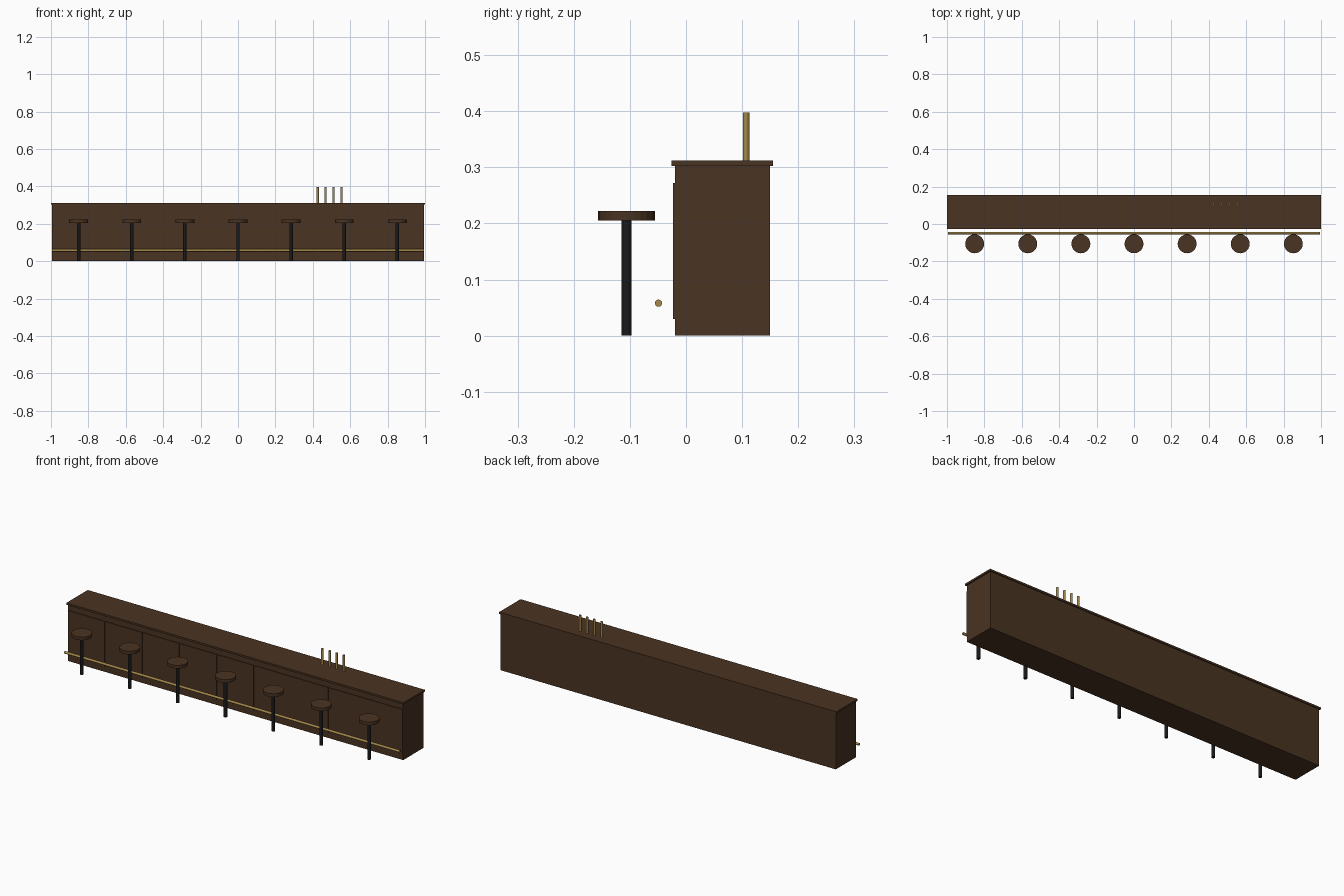
import bpy
import bmesh
import math
from mathutils import Matrix

if "Cube" in bpy.data.objects:
    bpy.data.objects.remove(bpy.data.objects["Cube"])


def material(name, colour):
    mat = bpy.data.materials.new(name)
    mat.use_nodes = True
    mat.diffuse_color = (*colour, 1)
    mat.node_tree.nodes["Principled BSDF"].inputs["Base Color"].default_value = (*colour, 1)
    return mat


wood = material("dark_wood", (0.068, 0.033, 0.016))
brass = material("brass", (0.38, 0.25, 0.07))
black = material("black_metal", (0.010, 0.010, 0.011))


def finish(name, bm, mat):
    mesh = bpy.data.meshes.new(name)
    bm.to_mesh(mesh)
    bm.free()
    mesh.materials.append(mat)
    obj = bpy.data.objects.new(name, mesh)
    bpy.context.collection.objects.link(obj)
    return obj


def box(name, low, high, mat):
    bm = bmesh.new()
    size = [b - a for a, b in zip(low, high)]
    centre = [(a + b) / 2 for a, b in zip(low, high)]
    bmesh.ops.create_cube(bm, size=1, matrix=Matrix.Translation(centre) @ Matrix.Diagonal((*size, 1)))
    return finish(name, bm, mat)


def cylinder(name, centre, radius, length, sides, mat, axis="Z"):
    bm = bmesh.new()
    turn = Matrix.Rotation(math.pi / 2, 4, "Y") if axis == "X" else Matrix.Identity(4)
    bmesh.ops.create_cone(bm, cap_ends=True, segments=sides, radius1=radius, radius2=radius,
                          depth=length, matrix=Matrix.Translation(centre) @ turn)
    return finish(name, bm, mat)


# Counter body and overhanging top
HALF = 0.994
box("counter_body", (-HALF, -0.02, 0), (HALF, 0.15, 0.302), wood)
box("counter_top", (-1, -0.026, 0.302), (1, 0.155, 0.312), wood)

# Front panels with narrow seams
PANELS = 9
pitch = 2 * HALF / PANELS
for i in range(PANELS):
    left = -HALF + i * pitch
    box(f"front_panel_{i + 1}", (left + 0.001, -0.0235, 0.03),
        (left + pitch - 0.001, -0.019, 0.272), wood)

# Foot rail
cylinder("foot_rail", (0, -0.049, 0.058), 0.0065, 2 * HALF, 12, brass, "X")

# Row of stools
for i in range(7):
    x = (i - 3) * 0.284
    cylinder(f"stool_post_{i + 1}", (x, -0.106, 0.103), 0.0088, 0.206, 12, black)
    cylinder(f"stool_seat_{i + 1}", (x, -0.106, 0.2135), 0.0505, 0.017, 24, wood)

# Beer taps
for i in range(4):
    cylinder(f"tap_{i + 1}", (0.426 + i * 0.0425, 0.107, 0.355), 0.0058, 0.086, 12, brass)
